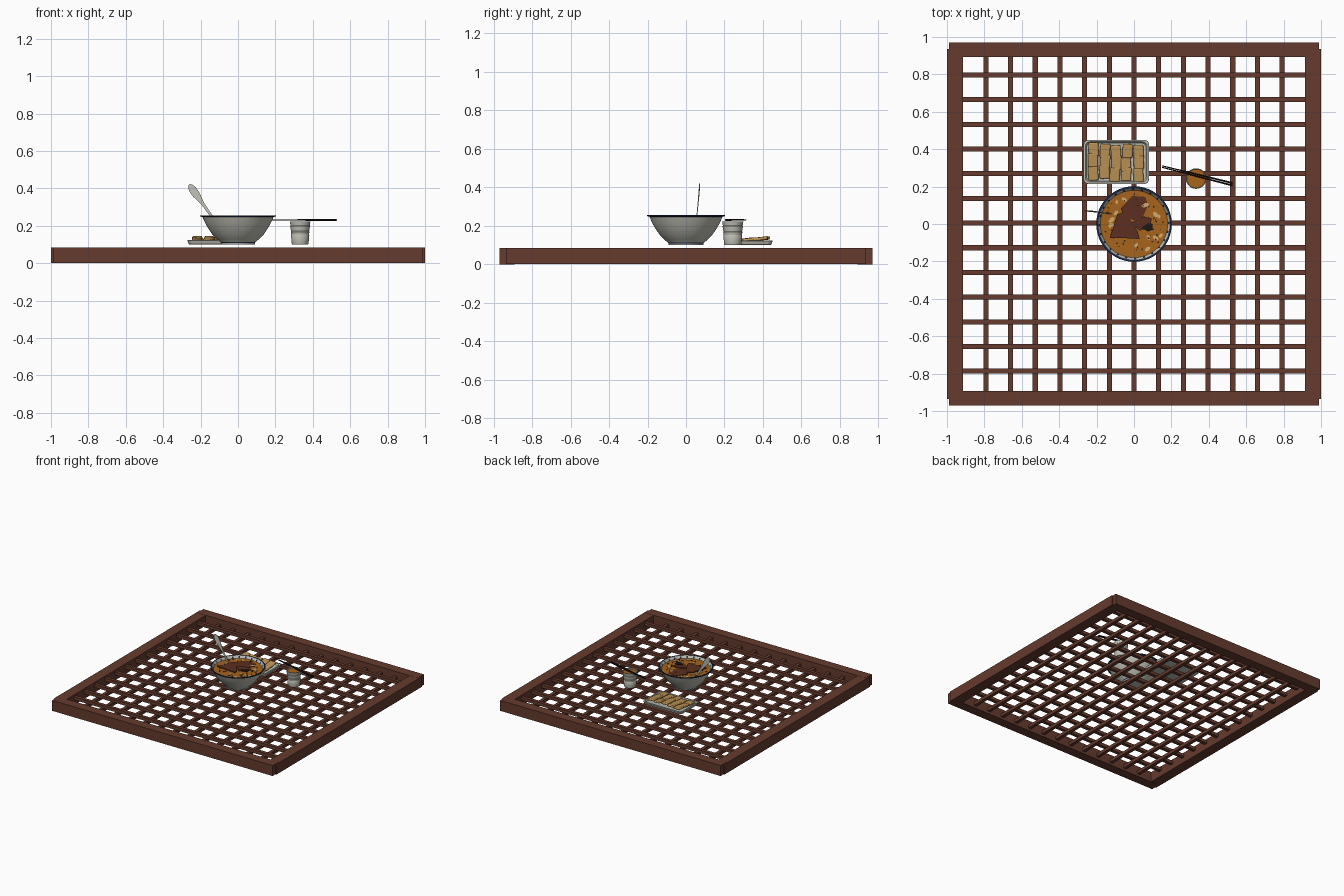
import bpy, bmesh, math, random
from mathutils import Vector, Matrix, Euler

if "Cube" in bpy.data.objects:
    bpy.data.objects.remove(bpy.data.objects["Cube"], do_unlink=True)
random.seed(4)


def material(name, r, g, b):
    m = bpy.data.materials.new(name)
    m.use_nodes = True
    m.diffuse_color = (r, g, b, 1)
    m.node_tree.nodes["Principled BSDF"].inputs["Base Color"].default_value = (r, g, b, 1)
    return m


WOOD = material("red brown wood", 0.13, 0.043, 0.027)
CHINA = material("grey white china", 0.52, 0.52, 0.46)
BLUE = material("navy glaze", 0.012, 0.025, 0.075)
BROTH = material("amber broth", 0.38, 0.125, 0.012)
MEAT = material("brown meat", 0.11, 0.028, 0.014)
HERB = material("dark herb", 0.035, 0.02, 0.006)
ONION = material("pale onion", 0.62, 0.4, 0.16)
DOUGH = material("fried dough", 0.54, 0.31, 0.1)
LACQUER = material("black lacquer", 0.012, 0.009, 0.009)


def finish(name, bm, mats, smooth=False):
    bmesh.ops.recalc_face_normals(bm, faces=bm.faces)
    me = bpy.data.meshes.new(name)
    bm.to_mesh(me)
    bm.free()
    for m in mats:
        me.materials.append(m)
    ob = bpy.data.objects.new(name, me)
    bpy.context.collection.objects.link(ob)
    if smooth:
        bpy.ops.object.select_all(action="DESELECT")
        ob.select_set(True)
        bpy.context.view_layer.objects.active = ob
        bpy.ops.object.shade_smooth_by_angle(angle=math.radians(35))
    return ob


def add_box(bm, lo, hi):
    size = Vector(hi) - Vector(lo)
    mid = (Vector(hi) + Vector(lo)) / 2
    bmesh.ops.create_cube(bm, size=1, matrix=Matrix.Translation(mid) @ Matrix.Diagonal((*size, 1)))


def loft(name, rings, mats, rule=None):
    """Skin closed rings of points in order and cap both ends."""
    bm = bmesh.new()
    loops = [[bm.verts.new(p) for p in ring] for ring in rings]
    n = len(loops[0])
    for k in range(len(loops) - 1):
        a, b = loops[k], loops[k + 1]
        for i in range(n):
            j = (i + 1) % n
            f = bm.faces.new((a[i], a[j], b[j], b[i]))
            f.material_index = rule(k, i) if rule else 0
    bm.faces.new(loops[0])
    bm.faces.new(loops[-1])
    return finish(name, bm, mats, True)


def lathe(name, centre, profile, mats, rule=None, n=64):
    cx, cy = centre
    rings = [[(cx + r * math.cos(math.tau * i / n), cy + r * math.sin(math.tau * i / n), z)
              for i in range(n)] for r, z in profile]
    return loft(name, rings, mats, rule)


def add_slab(bm, outline, thick, matrix):
    """Flat outline extruded by its thickness."""
    low = [bm.verts.new(matrix @ Vector((x, y, 0))) for x, y in outline]
    top = [bm.verts.new(matrix @ Vector((x, y, thick))) for x, y in outline]
    bm.faces.new(low)
    bm.faces.new(top)
    for i in range(len(low)):
        j = (i + 1) % len(low)
        bm.faces.new((low[i], low[j], top[j], top[i]))


# Table frame
bm = bmesh.new()
for s in (-1, 1):
    add_box(bm, (-0.99, min(s * 0.892, s * 0.97), 0), (0.99, max(s * 0.892, s * 0.97), 0.085))
    add_box(bm, (min(s * 0.915, s), -0.935, 0.001), (max(s * 0.915, s), 0.935, 0.084))
finish("table_frame", bm, [WOOD])

# Crossed lattice bars
long_bars, cross_bars = bmesh.new(), bmesh.new()
HALF = 0.0135
for i in range(-6, 7):
    p = i * 0.132
    add_box(long_bars, (p - HALF, -0.9, 0.02), (p + HALF, 0.9, 0.045))
    add_box(cross_bars, (-0.92, p + 0.005 - HALF, 0.045), (0.92, p + 0.005 + HALF, 0.07))
finish("lattice_long_bars", long_bars, [WOOD])
finish("lattice_cross_bars", cross_bars, [WOOD])

# Soup bowl: navy foot line and lip, dashed band inside the lip
bowl = [(0.08, 0.1), (0.09, 0.1), (0.091, 0.108), (0.094, 0.113), (0.112, 0.128), (0.138, 0.155),
        (0.162, 0.19), (0.178, 0.22), (0.19, 0.247), (0.202, 0.25), (0.202, 0.256), (0.193, 0.256),
        (0.189, 0.25), (0.181, 0.238), (0.17, 0.215), (0.13, 0.165)]


def bowl_rule(k, i):
    if k == 2 or 8 <= k <= 10:
        return 1
    return int(k == 12 and i % 4 == 0)


lathe("soup_bowl", (0, 0), bowl, [CHINA, BLUE], bowl_rule, 96)
SOUP = 0.237
lathe("broth", (0, 0), [(0.17, SOUP - 0.015), (0.18, SOUP)], [BROTH])

# Meat slices
bm = bmesh.new()
slices = [
    [(-0.07, 0.085), (-0.01, 0.15), (0.06, 0.145), (0.075, 0.1), (0.04, 0.02), (-0.04, 0.025)],
    [(-0.13, -0.075), (-0.09, 0.05), (-0.05, 0.065), (0.02, -0.04), (0.03, -0.08), (-0.06, -0.075)],
    [(-0.02, 0.005), (0.05, 0.04), (0.095, 0.03), (0.085, -0.02), (0.03, -0.035)],
]
for k, outline in enumerate(slices):
    tilt = Euler((0.03 * (k - 1), 0.03, 0)).to_matrix().to_4x4()
    add_slab(bm, outline, 0.007, Matrix.Translation((0, 0, SOUP + 0.003 * k)) @ tilt)
finish("meat_slices", bm, [MEAT])


# Floating onion and herb flakes
def flakes(name, mat, count, small, large, lift):
    bm = bmesh.new()
    for _ in range(count):
        a, d = random.uniform(0, math.tau), random.uniform(0.1, 0.165)
        r, spin = random.uniform(small, large), random.uniform(0, 3)
        outline = [(r * math.cos(t), 0.6 * r * math.sin(t)) for t in (math.tau * k / 7 for k in range(7))]
        place = Matrix.Translation((d * math.cos(a), d * math.sin(a), SOUP - 0.001))
        add_slab(bm, outline, lift, place @ Matrix.Rotation(spin, 4, "Z"))
    finish(name, bm, [mat])


flakes("onion_pieces", ONION, 16, 0.008, 0.02, 0.004)
flakes("herb_flakes", HERB, 45, 0.003, 0.007, 0.005)
bm = bmesh.new()
add_slab(bm, [(0.04, -0.02), (0.075, -0.04), (0.1, -0.03), (0.1, 0.0), (0.075, 0.005)], 0.004,
         Matrix.Translation((0, 0, SOUP + 0.012)))
finish("dark_leaf", bm, [LACQUER])

# Spoon leaning on the bowl, broad handle end up
base, tip = Vector((-0.105, 0.05, 0.2)), Vector((-0.261, 0.07, 0.42))
along = (tip - base).normalized()
across = along.cross(Vector((0, 1, 0))).normalized()
normal = across.cross(along)
frame = Matrix((across, along, normal)).transposed().to_4x4()
frame.translation = base
length = (tip - base).length
widths = [(0, 0.012), (0.25, 0.007), (0.5, 0.008), (0.65, 0.014), (0.76, 0.02), (0.88, 0.021),
          (0.96, 0.014), (1, 0.005)]
outline = [(w, t * length) for t, w in widths] + [(-w, t * length) for t, w in reversed(widths)]
bm = bmesh.new()
add_slab(bm, outline, 0.004, frame)
finish("spoon", bm, [CHINA])

# Tea cup with raised bands
cup = [(0.03, 0.1), (0.043, 0.1), (0.045, 0.105), (0.049, 0.15), (0.0475, 0.153), (0.05, 0.168),
       (0.0485, 0.171), (0.053, 0.198), (0.0515, 0.201), (0.055, 0.223), (0.051, 0.223), (0.045, 0.18)]
lathe("tea_cup", (0.332, 0.243), cup, [CHINA], n=40)
lathe("tea", (0.332, 0.243), [(0.046, 0.2), (0.05, 0.214)], [BROTH], n=40)

# Chopsticks across the cup
for k, (y0, y1) in enumerate(((0.311, 0.219), (0.303, 0.206))):
    start, end = Vector((0.15, y0, 0.231)), Vector((0.527, y1, 0.231))
    bm = bmesh.new()
    turn = (end - start).to_track_quat("Z", "Y").to_matrix().to_4x4()
    bmesh.ops.create_cone(bm, cap_ends=True, segments=8, radius1=0.003, radius2=0.005,
                          depth=(end - start).length, matrix=Matrix.Translation((start + end) / 2) @ turn)
    finish(f"chopstick_{k + 1}", bm, [LACQUER], True)


# Side dish with rounded corners
def round_rect(inset, z, r=0.025):
    hx, hy = 0.175 - inset - r, 0.118 - inset - r
    pts = []
    for q, (sx, sy) in enumerate(((1, 1), (-1, 1), (-1, -1), (1, -1))):
        for k in range(5):
            a = (q + k / 4) * math.pi / 2
            pts.append((-0.095 + sx * hx + r * math.cos(a), 0.332 + sy * hy + r * math.sin(a), z))
    return pts


loft("side_dish", [round_rect(i, z) for i, z in
                   ((0.012, 0.1), (0.006, 0.102), (0, 0.12), (0.001, 0.123), (0.01, 0.123),
                    (0.016, 0.11), (0.02, 0.108))], [CHINA])

# Fried dough strips, overlapping in a row
bm = bmesh.new()
for col in range(5):
    for row in range(3):
        x = -0.218 + col * 0.06 + random.uniform(-0.006, 0.006)
        y = 0.275 + row * 0.06 + random.uniform(-0.006, 0.01) - 0.004 * col
        z = 0.121 + row * 0.006
        rot = Euler((0.12, random.uniform(-0.08, 0.08), random.uniform(-0.08, 0.08))).to_matrix().to_4x4()
        bmesh.ops.create_cube(bm, size=1, matrix=Matrix.Translation((x, y, z)) @ rot
                              @ Matrix.Diagonal((0.054, 0.075, 0.016, 1)))
dough = finish("fried_dough", bm, [DOUGH], True)
bevel = dough.modifiers.new("rounded edges", "BEVEL")
bevel.width, bevel.segments = 0.006, 2
